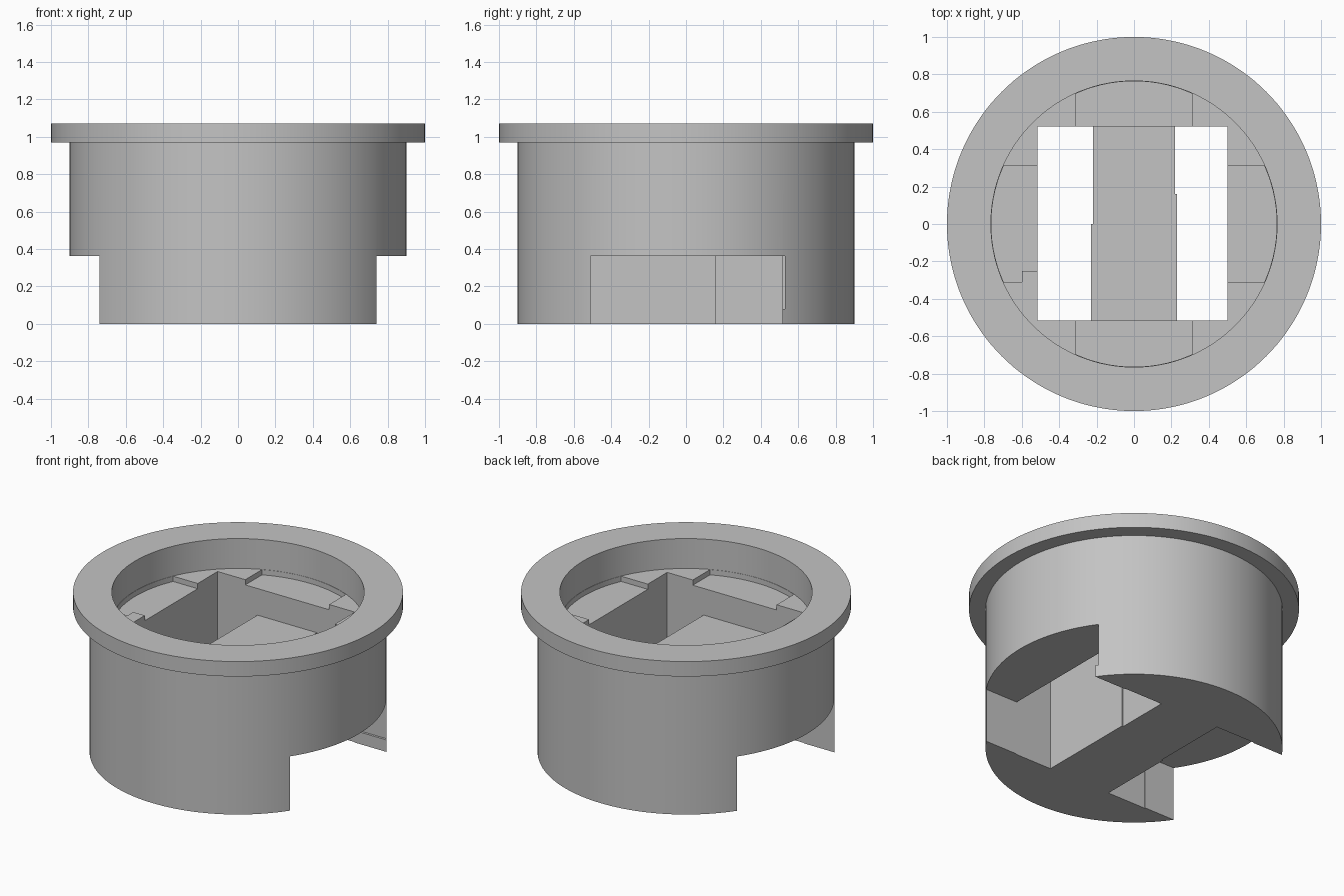
import bpy, bmesh
from math import cos, sin, pi, asin

cube = bpy.data.objects.get("Cube")
if cube:
    bpy.data.objects.remove(cube, do_unlink=True)

grey = bpy.data.materials.new("plain_grey")
grey.use_nodes = True
colour = (0.55, 0.55, 0.55, 1)
grey.diffuse_color = colour
grey.node_tree.nodes["Principled BSDF"].inputs["Base Color"].default_value = colour


def make_object(name, bm):
    bmesh.ops.recalc_face_normals(bm, faces=bm.faces)
    mesh = bpy.data.meshes.new(name)
    bm.to_mesh(mesh)
    bm.free()
    mesh.materials.append(grey)
    obj = bpy.data.objects.new(name, mesh)
    bpy.context.collection.objects.link(obj)
    return obj


def lathe(name, profile, steps=144):
    bm = bmesh.new()
    verts = [bm.verts.new((r, 0, z)) for r, z in profile]
    edges = [bm.edges.new(pair) for pair in zip(verts, verts[1:])]
    bmesh.ops.spin(bm, geom=verts + edges, cent=(0, 0, 0), axis=(0, 0, 1),
                   angle=2 * pi, steps=steps, use_merge=True)
    bmesh.ops.remove_doubles(bm, verts=bm.verts, dist=1e-4)
    return make_object(name, bm)


def prism(name, outline, z0, z1):
    bm = bmesh.new()
    face = bm.faces.new([bm.verts.new((x, y, z0)) for x, y in outline])
    top = bmesh.ops.extrude_face_region(bm, geom=[face])["geom"]
    bmesh.ops.translate(bm, vec=(0, 0, z1 - z0),
                        verts=[v for v in top if isinstance(v, bmesh.types.BMVert)])
    return make_object(name, bm)


def box(name, x0, x1, y0, y1, z0, z1):
    return prism(name, [(x0, y0), (x1, y0), (x1, y1), (x0, y1)], z0, z1)


def arc(radius, middle, half, count=14):
    angles = [middle - half + 2 * half * i / count for i in range(count + 1)]
    return [(radius * cos(a), radius * sin(a)) for a in angles]


# Flanged round body with a shallow recess, floor at corner pad height
body = lathe("round_housing", [(0, 0), (0.9, 0), (0.9, 0.97), (1, 0.97), (1, 1.07),
                               (0.765, 1.07), (0.765, 0.87), (0, 0.87)])

# Lowered channels between the four corner pads
rim, low = 0.763, 0.835
half = asin(0.31 / rim)
cutters = [
    prism("channel_y", arc(rim, pi / 2, half) + arc(rim, -pi / 2, half), low, 0.95),
    prism("channel_x", arc(rim, 0, half) + arc(rim, pi, half)
          + [(-0.6, -0.31), (-0.6, -0.25), (-0.45, -0.25), (-0.45, -0.31)], low, 0.95),
]

# Square pocket: two through wells beside a central bridge
back, front, left, right = 0.52, -0.515, 0.5, -0.515
cutters += [
    prism("well_left", [(left, front), (left, back), (0.22, back), (0.22, 0.16),
                        (0.23, 0.16), (0.23, front)], -0.1, 0.95),
    prism("well_right", [(right, front), (right, back), (-0.22, back), (-0.22, 0),
                         (-0.23, 0), (-0.23, front)], -0.1, 0.95),
    box("trough_above_bridge", -0.3, 0.3, front, back, 0.657, 0.95),
]

# Side openings through the lower wall
cutters += [
    box("opening_left", 0.4, 1.1, -0.51, 0.515, -0.1, 0.363),
    box("opening_right", -1.1, -0.4, -0.51, 0.515, -0.1, 0.363),
    box("opening_step", 0.505, 1.1, 0.4, 0.53, 0.08, 0.363),
]

bpy.context.view_layer.objects.active = body
for cutter in cutters:
    cutter.hide_render = True
    cut = body.modifiers.new(cutter.name, "BOOLEAN")
    cut.operation = "DIFFERENCE"
    cut.solver = "EXACT"
    cut.object = cutter
    bpy.ops.object.modifier_apply(modifier=cut.name)
    bpy.data.objects.remove(cutter, do_unlink=True)

# Smooth round walls, sharp corners
bpy.ops.object.select_all(action="DESELECT")
body.select_set(True)
bpy.ops.object.shade_smooth_by_angle(angle=0.5)
